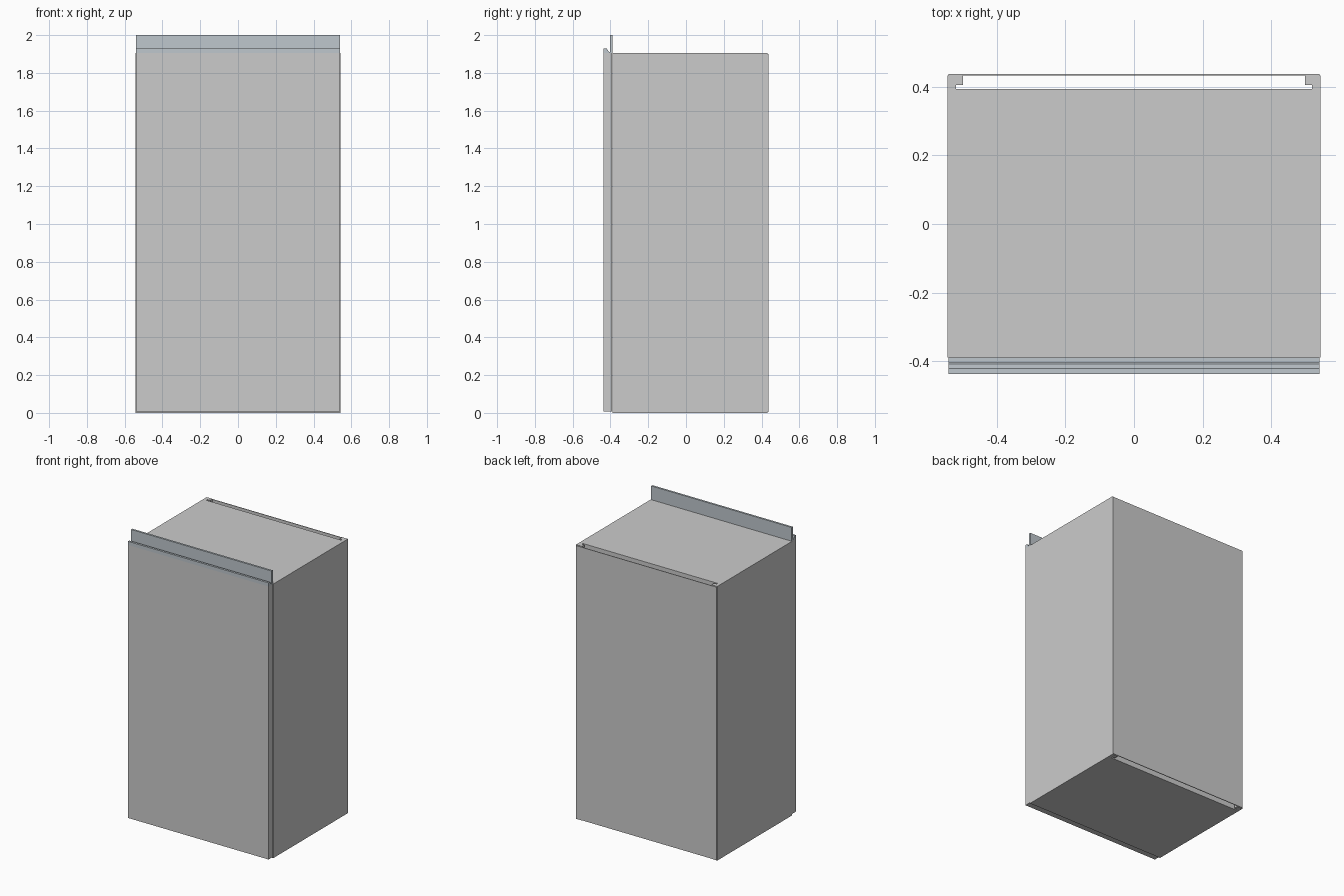
import bpy, bmesh

if "Cube" in bpy.data.objects:
    bpy.data.objects.remove(bpy.data.objects["Cube"])

def prism(name, pts, axis, lo, hi):
    """Extrude a 2D profile: axis 'x' takes (y, z) points, axis 'z' takes (x, y)."""
    bm = bmesh.new()
    def co(p, t):
        return (t, p[0], p[1]) if axis == 'x' else (p[0], p[1], t)
    face = bm.faces.new([bm.verts.new(co(p, lo)) for p in pts])
    res = bmesh.ops.extrude_face_region(bm, geom=[face])
    verts = [v for v in res['geom'] if isinstance(v, bmesh.types.BMVert)]
    d = hi - lo
    bmesh.ops.translate(bm, verts=verts, vec=(d, 0, 0) if axis == 'x' else (0, 0, d))
    bmesh.ops.recalc_face_normals(bm, faces=bm.faces[:])
    me = bpy.data.meshes.new(name)
    bm.to_mesh(me)
    bm.free()
    ob = bpy.data.objects.new(name, me)
    bpy.context.collection.objects.link(ob)
    return ob

def box(name, x, y, z):
    return prism(name, [(x[0], y[0]), (x[1], y[0]), (x[1], y[1]), (x[0], y[1])], 'z', *z)

TOP = 1.905      # carcass height
T = 0.045        # board thickness
HW = 0.543       # carcass half width
FRONT, BACK, SLOT = -0.388, 0.432, 0.393

# Side boards, each with a groove for the inner back
for name, s in (("left_side", -1), ("right_side", 1)):
    i = HW - T
    pts = [(HW, FRONT), (HW, BACK), (i, BACK), (i, SLOT + 0.012),
           (i + 0.02, SLOT + 0.012), (i + 0.02, SLOT), (i, SLOT), (i, FRONT)]
    prism(name, [(s * x, y) for x, y in pts], 'z', 0, TOP)

# Top and bottom boards stop short of the back, leaving the open slot
inner = (-HW + T, HW - T)
box("bottom_board", inner, (FRONT, SLOT), (0, T))
box("top_board", inner, (FRONT, SLOT), (TOP - T, TOP))

# Thin back panel
box("back_panel", (-0.54, 0.54), (BACK, 0.437), (0.004, TOP - 0.004))

# Door front
box("door", (-0.54, 0.54), (-0.436, -0.392), (0.008, 1.905))

# Full-width grip rail along the top of the door
rail = prism("grip_rail", [(-0.436, 1.905), (-0.389, 1.905), (-0.389, 2.0), (-0.403, 2.0),
                           (-0.403, 1.911), (-0.408, 1.911), (-0.421, 1.930), (-0.436, 1.930)],
             'x', -0.54, 0.54)
mat = bpy.data.materials.new("rail_metal")
mat.diffuse_color = (0.52, 0.57, 0.61, 1)
mat.use_nodes = True
mat.node_tree.nodes["Principled BSDF"].inputs["Base Color"].default_value = mat.diffuse_color
rail.data.materials.append(mat)
